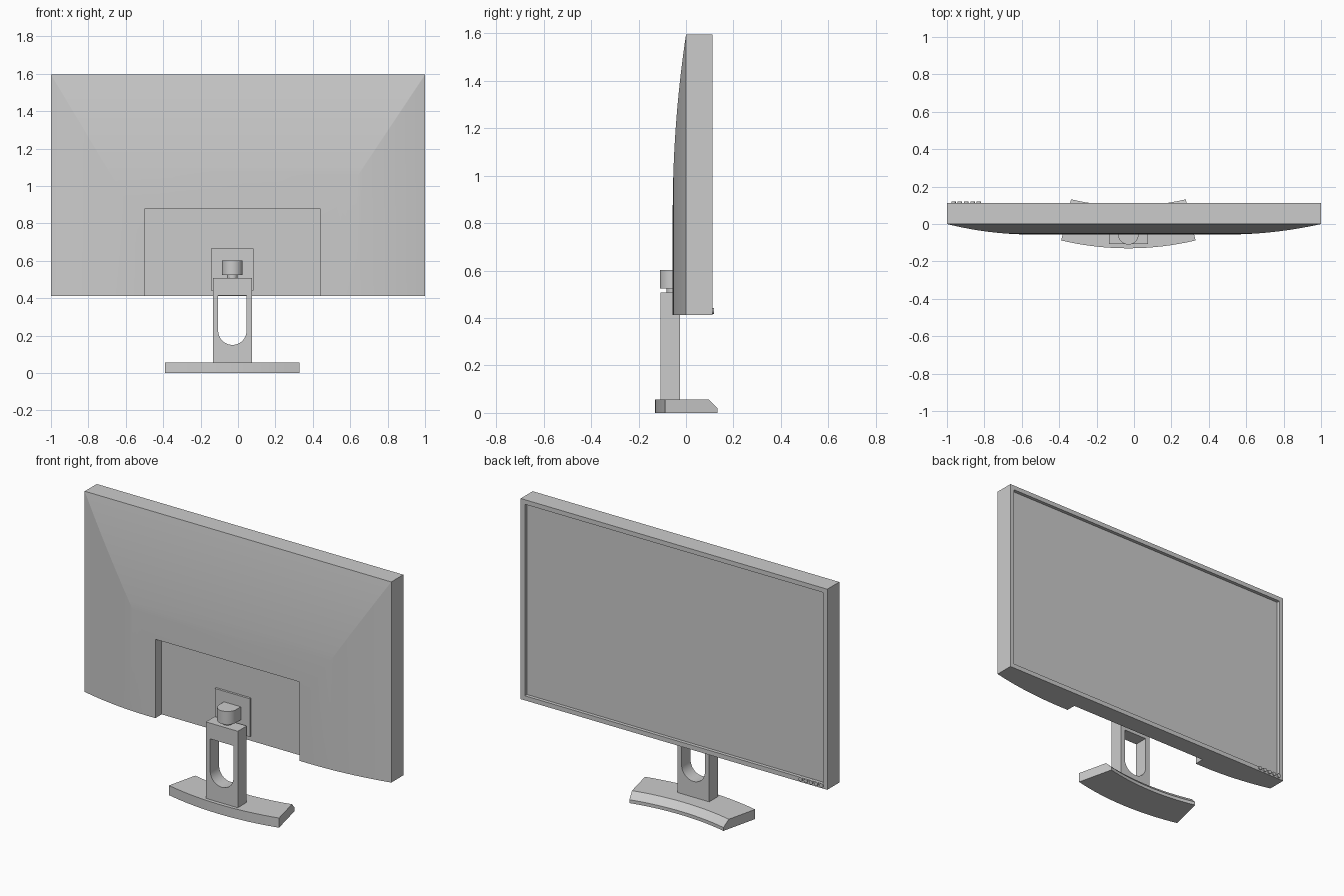
import bpy, bmesh, math
from mathutils import Vector

if "Cube" in bpy.data.objects:
    bpy.data.objects.remove(bpy.data.objects["Cube"])

CX = -0.03  # stand axis in x


def finish(name, bm, smooth=None):
    bmesh.ops.recalc_face_normals(bm, faces=bm.faces)
    me = bpy.data.meshes.new(name)
    bm.to_mesh(me)
    bm.free()
    ob = bpy.data.objects.new(name, me)
    bpy.context.collection.objects.link(ob)
    if smooth:
        shade(ob, smooth)
    return ob


def activate(ob):
    bpy.ops.object.select_all(action='DESELECT')
    ob.select_set(True)
    bpy.context.view_layer.objects.active = ob


def shade(ob, angle):
    activate(ob)
    bpy.ops.object.shade_smooth_by_angle(angle=math.radians(angle))


def prism(name, pts, vec, smooth=None):
    """Extrude a closed planar outline along a vector."""
    bm = bmesh.new()
    f = bm.faces.new([bm.verts.new(p) for p in pts])
    r = bmesh.ops.extrude_face_region(bm, geom=[f], use_keep_orig=True)
    vs = [v for v in r['geom'] if isinstance(v, bmesh.types.BMVert)]
    bmesh.ops.translate(bm, vec=Vector(vec), verts=vs)
    return finish(name, bm, smooth)


def box(name, x0, x1, y0, y1, z0, z1):
    return prism(name, [(x0, y0, z0), (x1, y0, z0), (x1, y1, z0), (x0, y1, z0)],
                 (0, 0, z1 - z0))


def arc(r, a0, a1, n):
    return [(r * math.cos(a), r * math.sin(a))
            for a in (math.radians(a0 + (a1 - a0) * i / n) for i in range(n + 1))]


def cut(ob, cutter):
    m = ob.modifiers.new('cut', 'BOOLEAN')
    m.operation, m.solver, m.object = 'DIFFERENCE', 'EXACT', cutter
    activate(ob)
    bpy.ops.object.modifier_apply(modifier=m.name)
    bpy.data.objects.remove(cutter)


# Monitor housing: nested U-shaped rings form the domed, mitred back
Z0, Z1, N = 0.412, 1.595, 18
bm = bmesh.new()


def ring(t, y):
    xl, xr, zt = -1 + 0.45 * t, 1 - 0.5 * t, Z1 - 0.75 * t
    return [bm.verts.new(p) for p in
            ((xl, y, Z0), (xl, y, zt), (xr, y, zt), (xr, y, Z0))]


rings = [ring(0, 0.112)]
for i in range(N + 1):
    t = i / N
    rings.append(ring(t, -0.056 * (1 - (1 - t) ** 2)))
for a, b in zip(rings, rings[1:]):
    for k in range(3):
        bm.faces.new((a[k], a[k + 1], b[k + 1], b[k]))
bm.faces.new(rings[-1])
bm.faces.new([r[0] for r in rings] + [r[3] for r in reversed(rings)])
screen = bm.faces.new(rings[0])
bmesh.ops.recalc_face_normals(bm, faces=bm.faces)

# Bezel and sunken screen
bmesh.ops.inset_region(bm, faces=[screen], thickness=0.038)
r = bmesh.ops.extrude_face_region(bm, geom=[screen])
bmesh.ops.translate(bm, vec=(0, -0.02, 0),
                    verts=[v for v in r['geom'] if isinstance(v, bmesh.types.BMVert)])
if screen.is_valid:
    bmesh.ops.delete(bm, geom=[screen], context='FACES_ONLY')
housing = finish('monitor_housing', bm)

# Pocket in the back for the stand
cut(housing, box('pocket_cutter', -0.5, 0.44, -0.2, 0.003, 0.3, 0.877))
shade(housing, 4)

# Mounting plate in the pocket
box('mount_plate', CX - 0.114, CX + 0.114, -0.01, 0.006, 0.44, 0.665)

# Swivel hinge: rounded block reaching back to the plate, on a short neck
R = 0.055
hinge = [(CX + x, y - R, 0.525) for x, y in arc(R, 180, 360, 20)]
prism('swivel_block', hinge + [(CX + R, 0, 0.525), (CX - R, 0, 0.525)],
      (0, 0, 0.077), 30)
prism('swivel_neck', [(CX + x, y - R, 0.5) for x, y in arc(0.028, 0, 345, 23)],
      (0, 0, 0.03), 30)

# Stand column with a round-bottomed opening
column = box('stand_column', CX - 0.104, CX + 0.104, -0.108, -0.025, 0.05, 0.508)
hole = [(CX + x, -0.2, 0.226 + z) for x, z in arc(0.076, 180, 360, 24)]
cut(column, prism('hole_cutter', hole + [(CX + 0.076, -0.2, 0.415),
                                         (CX - 0.076, -0.2, 0.415)], (0, 0.3, 0)))
shade(column, 30)

# Curved foot: chamfered section swept around an arc
section = [(1.55, 0), (1.55, 0.057), (1.362, 0.057), (1.324, 0.02), (1.324, 0)]
bm = bmesh.new()
loops = [[bm.verts.new((CX + r * math.sin(a), 1.42 - r * math.cos(a), z)) for r, z in section]
         for a in (math.radians(-13.4 + 26.8 * i / 16) for i in range(17))]
for a, b in zip(loops, loops[1:]):
    for k in range(5):
        bm.faces.new((a[k], a[(k + 1) % 5], b[(k + 1) % 5], b[k]))
bm.faces.new(loops[0])
bm.faces.new(loops[-1])
finish('stand_foot', bm, 30)

# Control buttons on the lower bezel
for i in range(5):
    prism(f'button_{i + 1}', [(-0.965 + 0.034 * i + x, 0.105, 0.43 + z)
                              for x, z in arc(0.012, 0, 330, 11)], (0, 0.014, 0), 40)
